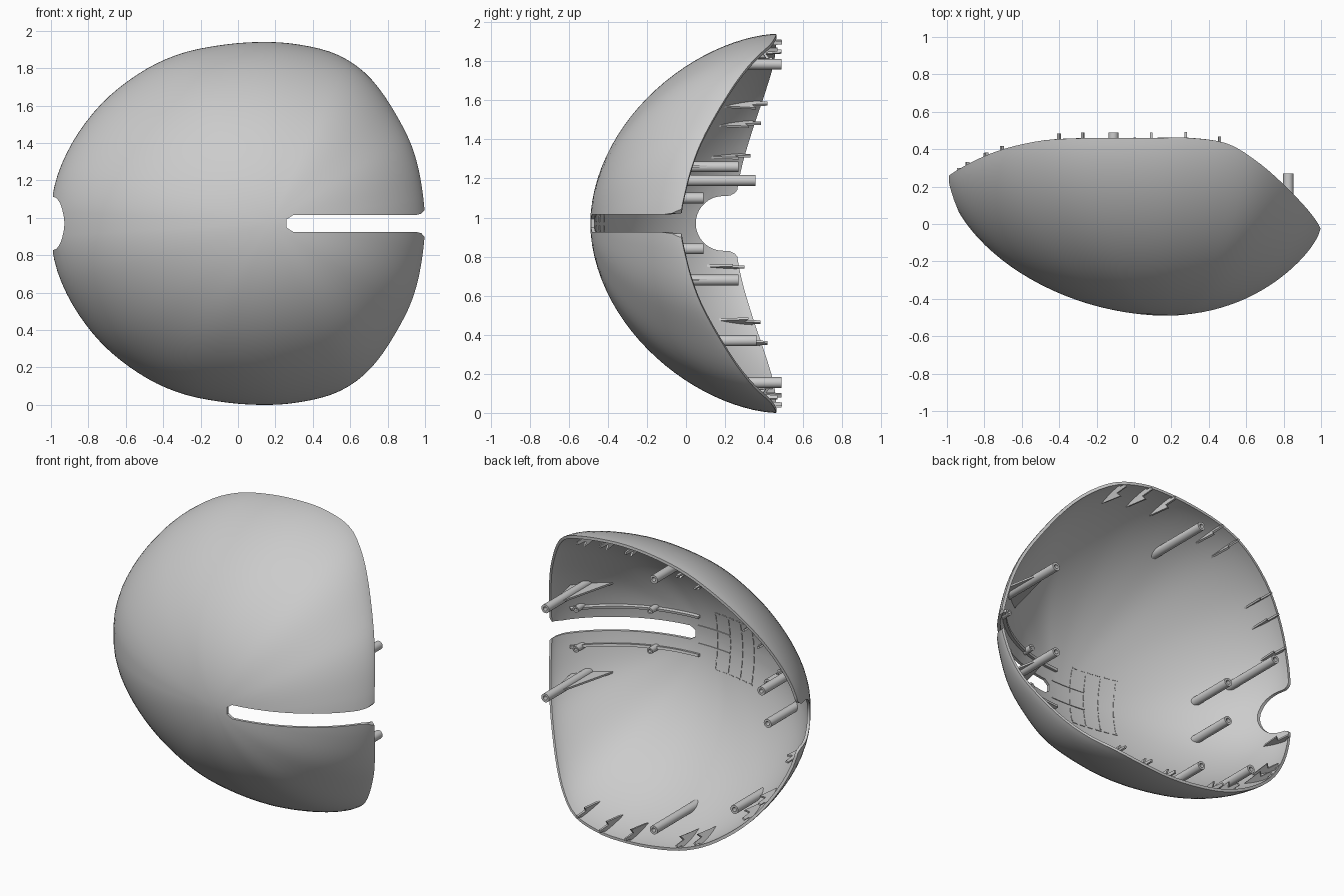
import bpy, bmesh, math
from mathutils import Vector

if "Cube" in bpy.data.objects:
    bpy.data.objects.remove(bpy.data.objects["Cube"])

CX, CZ, FRONT, TH = 0.17, 0.97, -0.49, 0.018

# Rim of the shell, upper half (x, z, y); the lower half mirrors it
HALF = [(1.0, .97, -.03), (.985, 1.15, 0), (.95, 1.32, .05), (.89, 1.47, .12), (.77, 1.67, .24),
        (.65, 1.80, .34), (.5, 1.885, .43), (.3, 1.93, .46), (.12, 1.94, .46), (-.08, 1.925, .46),
        (-.3, 1.88, .458), (-.5, 1.79, .445), (-.7, 1.64, .40), (-.85, 1.46, .34),
        (-.95, 1.27, .285), (-.995, 1.1, .255), (-1.0, .97, .25)]
LOOP = [Vector(p) for p in HALF + [(x, 2 * CZ - z, y) for x, z, y in HALF[-2:0:-1]]]


def spline_table(steps=6):
    table, n = [], len(LOOP)
    for i in range(n):
        a, b, c, d = (LOOP[(i + k) % n] for k in (-1, 0, 1, 2))
        for j in range(steps):
            t = j / steps
            p = 0.5 * (2 * b + (c - a) * t + (2 * a - 5 * b + 4 * c - d) * t * t
                       + (3 * b - a - 3 * c + d) * t ** 3)
            ang = math.atan2(p.y - CZ, p.x - CX) % math.tau
            table.append((ang, math.hypot(p.x - CX, p.y - CZ), p.z))
    table.sort()
    return [(table[-1][0] - math.tau,) + table[-1][1:]] + table + [(table[0][0] + math.tau,) + table[0][1:]]


TABLE = spline_table()


def rim(ang):
    ang %= math.tau
    for a, b in zip(TABLE, TABLE[1:]):
        if a[0] <= ang <= b[0]:
            t = (ang - a[0]) / max(b[0] - a[0], 1e-9)
            return a[1] + (b[1] - a[1]) * t, a[2] + (b[2] - a[2]) * t
    return TABLE[0][1:]


def point(ang, s):
    r, y = rim(ang)
    w = max(0, math.cos(ang)) ** 2
    f = 1 - max(0, 1 - s ** (1.9 + .2 * w)) ** (.6 + .15 * w)
    return Vector((CX + r * s * math.cos(ang), FRONT + (y - FRONT) * f, CZ + r * s * math.sin(ang)))


def surf(x, z):
    ang = math.atan2(z - CZ, x - CX)
    return Vector((x, point(ang, min(.995, math.hypot(x - CX, z - CZ) / rim(ang)[0])).y, z))


def inward(x, z, e=.004):
    dx = (surf(x + e, z).y - surf(x - e, z).y) / (2 * e)
    dz = (surf(x, z + e).y - surf(x, z - e).y) / (2 * e)
    return Vector((-dx, 1, -dz)).normalized()


def make(name, verts, faces):
    me = bpy.data.meshes.new(name)
    bm = bmesh.new()
    vs = [bm.verts.new(v) for v in verts]
    for f in faces:
        bm.faces.new([vs[i] for i in f])
    bmesh.ops.recalc_face_normals(bm, faces=bm.faces)
    bm.to_mesh(me)
    bm.free()
    ob = bpy.data.objects.new(name, me)
    bpy.context.collection.objects.link(ob)
    return ob


def prism(name, pts, vec):
    n = len(pts)
    verts = [Vector(p) for p in pts]
    verts += [v + Vector(vec) for v in verts]
    sides = [(i, (i + 1) % n, n + (i + 1) % n, n + i) for i in range(n)]
    return make(name, verts, sides + [tuple(range(n)), tuple(range(2 * n - 1, n - 1, -1))])


def smooth(ob, deg=35):
    bpy.ops.object.select_all(action='DESELECT')
    ob.select_set(True)
    bpy.context.view_layer.objects.active = ob
    bpy.ops.object.shade_smooth_by_angle(angle=math.radians(deg))


# Domed shell
N, M = 112, 26
verts, faces = [Vector((CX, FRONT, CZ))], []
for k in range(1, M + 1):
    verts += [point(math.tau * i / N, math.sin(math.pi / 2 * k / M)) for i in range(N)]
for i in range(N):
    j = (i + 1) % N
    faces.append((0, 1 + i, 1 + j))
    for k in range(M - 1):
        a, b = 1 + k * N, 1 + (k + 1) * N
        faces.append((a + i, b + i, b + j, a + j))
shell = make("shell", verts, faces)
if shell.data.polygons[0].normal.y > 0:
    shell.data.flip_normals()
solid = shell.modifiers.new("thickness", 'SOLIDIFY')
solid.thickness, solid.offset = TH, -1

# Side slot and rim notch
up = [(.26, .022), (.295, .045), (.95, .045), (.98, .052), (1.0, .075), (1.2, .075)]
slot = prism("slot_cutter", [(x, -1, CZ + h) for x, h in up] + [(x, -1, CZ - h) for x, h in up[::-1]], (0, 2, 0))
arc = [(.19 - .14 * math.cos(math.radians(a)), .14 * math.sin(math.radians(a))) for a in range(0, 91, 10)]
arc += [(.225, .142), (.25, .155), (.27, .18), (.6, .18)]
notch = prism("notch_cutter", [(-1.3, y, CZ + h) for y, h in arc] + [(-1.3, y, CZ - h) for y, h in arc[:0:-1]], (.65, 0, 0))
bpy.context.view_layer.objects.active = shell
for cutter in (slot, notch):
    mod = shell.modifiers.new("cut", 'BOOLEAN')
    mod.operation, mod.solver, mod.object = 'DIFFERENCE', 'EXACT', cutter
for mod in list(shell.modifiers):
    bpy.ops.object.modifier_apply(modifier=mod.name)
for cutter in (slot, notch):
    bpy.data.objects.remove(cutter)
smooth(shell)


# Hollow screw posts that start on the wall
def post(name, x, z, end, r=.0275, n=20):
    ring = [(math.cos(math.tau * i / n), math.sin(math.tau * i / n)) for i in range(n)]
    v = [surf(x + r * c, z + r * s) + Vector((0, .01, 0)) for c, s in ring]
    for rr, y in ((r, end), (r * .5, end), (r * .5, end - min(.08, r * 2))):
        v += [Vector((x + rr * c, y, z + rr * s)) for c, s in ring]
    f = [(k * n + i, k * n + (i + 1) % n, (k + 1) * n + (i + 1) % n, (k + 1) * n + i)
         for k in range(3) for i in range(n)]
    smooth(make(name, v, f + [tuple(range(n)), tuple(range(3 * n, 4 * n))]))


for side in (1, -1):
    post("edge_post", -.11, CZ + side * .815, .49)
    post("right_post", .825, CZ + side * .29, .27)
    post("inner_post", -.65, CZ + side * .13, .09)
    for x in (.5, .87):
        z = CZ + side * .13
        post("rail_stud", x, z, surf(x, z).y + .085, .02)
post("upper_left_post", -.79, 1.19, .355)
post("lower_left_post", -.60, .37, .36)

# Gussets beside the right posts
for side in (1, -1):
    z = CZ + side * .29
    base = [surf(x, z) + Vector((0, .012, 0)) for x in (.70, .74, .78, .82, .86, .89)]
    prism("post_gusset", [p - Vector((0, 0, .006)) for p in base] + [(.84, .17, z - .006), (.81, .17, z - .006)], (0, 0, .012))


# Notched ribs around the rim
def rib(x, z):
    ang = math.atan2(z - CZ, x - CX)
    r, y = rim(ang)
    d = Vector((math.cos(ang), 0, math.sin(ang)))
    t = Vector((-d.z, 0, d.x)) * .012
    c = Vector((CX, 0, CZ))
    pts = [point(ang, s) - d * .009 for s in (.95, .97, .985)]
    pts += [c + d * (r - o) + Vector((0, y + h, 0)) for o, h in
            ((.012, -.01), (.028, -.01), (.028, .03), (.046, .03), (.052, -.05), (.08, -.03))]
    prism("rim_rib", [p - t / 2 for p in pts], t)


for x, z in ((-.42, 1.83), (-.29, 1.88), (.09, 1.94), (.28, 1.93), (.47, 1.9)):
    rib(x, z)
    rib(x, 2 * CZ - z)
for x, z in ((-.73, 1.6), (-.82, 1.5), (-.93, 1.33), (-.97, .74), (-.84, .44), (-.74, .335)):
    rib(x, z)


# Raised strips that follow the inside wall
def strip(name, a, b, width, height, n):
    a, b = Vector(a), Vector(b)
    side = Vector((-(b - a).y, (b - a).x)).normalized() * width / 2
    v, f = [], []
    for i in range(n + 1):
        p = a.lerp(b, i / n)
        for q, h in ((p - side, .01), (p + side, .01), (p + side, TH + height), (p - side, TH + height)):
            v.append(surf(q.x, q.y) + inward(p.x, p.y) * h)
        if i:
            f += [(4 * i - 4 + k, 4 * i - 4 + (k + 1) % 4, 4 * i + (k + 1) % 4, 4 * i + k) for k in range(4)]
    make(name, v, f + [(0, 1, 2, 3), tuple(4 * n + k for k in range(4))])


for side in (1, -1):
    z = CZ + side * .13
    strip("slot_rail", (.22, z), (.93, z), .016, .022, 24)
    strip("guide_line", (.0, CZ + side * .06), (.24, CZ + side * .06), .006, .005, 6)
    for k in range(6):
        x = .1 - k * .055
        strip("border_dash", (x - .035, CZ + side * .19), (x, CZ + side * .19), .006, .004, 1)
for x in (.1, .0, -.1, -.2):
    for k in range(6):
        z = CZ - .18 + k * .062
        strip("grid_dash", (x, z), (x, z + .045), .006, .004, 1)
